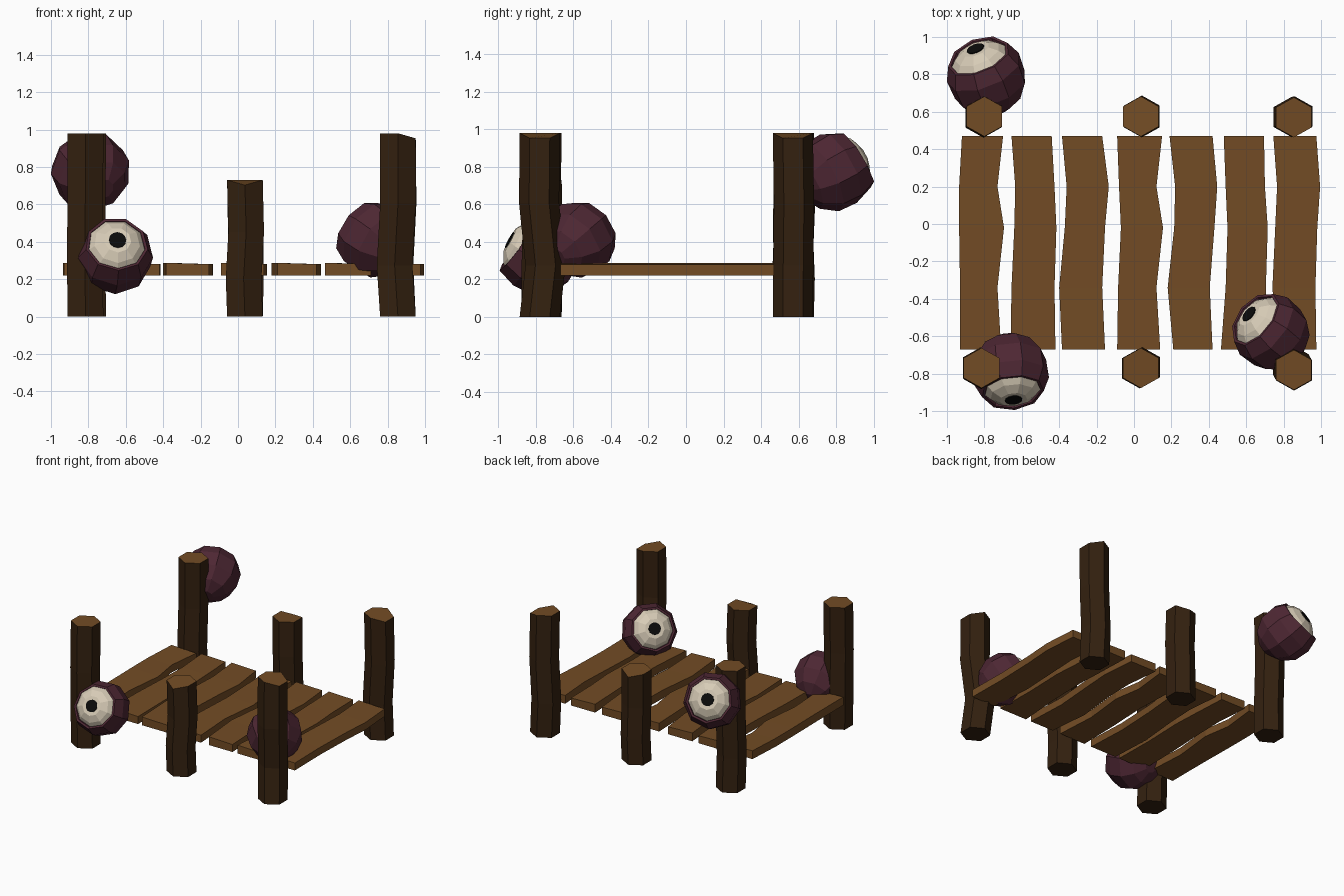
import bpy, bmesh, math, random
from mathutils import Vector

if "Cube" in bpy.data.objects:
    bpy.data.objects.remove(bpy.data.objects["Cube"])

random.seed(4)


def material(name, rgb):
    m = bpy.data.materials.new(name)
    m.diffuse_color = (*rgb, 1)
    m.use_nodes = True
    m.node_tree.nodes["Principled BSDF"].inputs["Base Color"].default_value = m.diffuse_color
    return m


WOOD = material("plank brown", (0.17, 0.072, 0.018))
BARK = material("dark bark brown", (0.034, 0.015, 0.005))
LID = material("dark purple skin", (0.075, 0.02, 0.033))
CREAM = material("eye cream", (0.68, 0.60, 0.47))
BLACK = material("pupil black", (0.003, 0.003, 0.003))


def loft(name, rings, mats, cap_top=0):
    """Skin a stack of equal-length rings and close both ends."""
    bm = bmesh.new()
    vs = [[bm.verts.new(p) for p in ring] for ring in rings]
    n = len(vs[0])
    for a, b in zip(vs, vs[1:]):
        for i in range(n):
            j = (i + 1) % n
            bm.faces.new((a[i], a[j], b[j], b[i]))
    bm.faces.new(vs[0][::-1])
    bm.faces.new(vs[-1]).material_index = cap_top
    bmesh.ops.recalc_face_normals(bm, faces=bm.faces)
    me = bpy.data.meshes.new(name)
    bm.to_mesh(me)
    bm.free()
    for m in mats:
        me.materials.append(m)
    ob = bpy.data.objects.new(name, me)
    bpy.context.collection.objects.link(ob)
    return ob


# Deck planks: wavy left and right edges sampled at five stations along y
STATIONS = (0.47, 0.20, -0.02, -0.34, -0.67)
PLANKS = [
    ((-.92, -.935, -.935, -.93, -.93), (-.70, -.73, -.695, -.73, -.71)),
    ((-.655, -.635, -.64, -.655, -.66), (-.44, -.425, -.415, -.425, -.42)),
    ((-.385, -.36, -.37, -.40, -.385), (-.17, -.135, -.155, -.17, -.155)),
    ((-.09, -.08, -.07, -.085, -.09), (.15, .12, .155, .12, .14)),
    ((.19, .22, .215, .18, .21), (.42, .445, .43, .405, .42)),
    ((.48, .49, .50, .49, .465), (.695, .70, .715, .705, .71)),
    ((.745, .765, .755, .74, .765), (.975, .995, .98, .97, .975)),
]
for k, (left, right) in enumerate(PLANKS):
    rings = [[(l, y, .22), (r, y, .22), (r, y, .28), (l, y, .287)]
             for y, l, r in zip(STATIONS, left, right)]
    loft(f"deck_plank_{k + 1}", rings, [WOOD])


# Crooked hexagonal posts with cut-wood tops
def post(name, x, y, h, kink, low):
    """kink: sideways shift at deck height; low: chipped corners of the top."""
    rings = []
    for t in (0, 0.28, 0.62, 1):
        dx, dy = kink if t == 0.28 else (0, 0)
        if 0 < t < 1:
            dx += random.uniform(-.008, .008)
            dy += random.uniform(-.008, .008)
        ring = []
        for i in range(6):
            a = math.radians(30 + 60 * i)
            z = h * t - (0.027 if t == 1 and i in low else 0)
            ring.append((x + dx + .11 * math.cos(a), y + dy + .107 * math.sin(a), z))
        rings.append(ring)
    loft(name, rings, [BARK, WOOD], 1)


post("post_front_left", -.815, -.77, .98, (0, .01), ())
post("post_front_middle", .037, -.77, .73, (0, 0), (4,))
post("post_front_right", .855, -.78, .98, (-.022, .035), (0, 5))
post("post_back_left", -.80, .575, .98, (0, 0), ())
post("post_back_middle", .037, .575, .73, (0, 0), (1,))
post("post_back_right", .855, .57, .98, (-.01, 0), (0, 5))


# Eyes: faceted ball with an open lid, cream eyeball and pupil plate
def eye(name, centre, look, size):
    c, d = Vector(centre), Vector(look).normalized()
    u = d.cross(Vector((0, 0, 1))).normalized()
    v = u.cross(d)

    def ring(depth, r, n=9, lip=0):
        pts = []
        for i in range(n):
            a = 2 * math.pi * i / n - math.pi / 2
            forward = depth + lip * max(0, -math.sin(a))
            pts.append(c + size * (d * forward + (u * math.cos(a) + v * math.sin(a)) * r))
        return pts

    ball = [(-.203, .055, 0), (-.155, .14, 0), (-.065, .2, 0), (.045, .206, 0),
            (.122, .17, .028), (.122, .155, .024), (.08, .145, 0)]
    loft(name + "_lid", [ring(a, r, 9, l) for a, r, l in ball], [LID])
    white = [(.075, .14), (.115, .156), (.15, .125), (.178, .075)]
    loft(name + "_white", [ring(a, r) for a, r in white], [CREAM])
    loft(name + "_pupil", [ring(.175, .047, 12), ring(.183, .047, 12)], [BLACK])


eye("back_eye", (-.787, .785, .775), (-.33, .83, .45), 1.02)
eye("front_eye", (-.66, -.785, .325), (.09, -.87, .47), .99)
eye("right_eye", (.735, -.58, .412), (-.68, .56, .47), .98)
